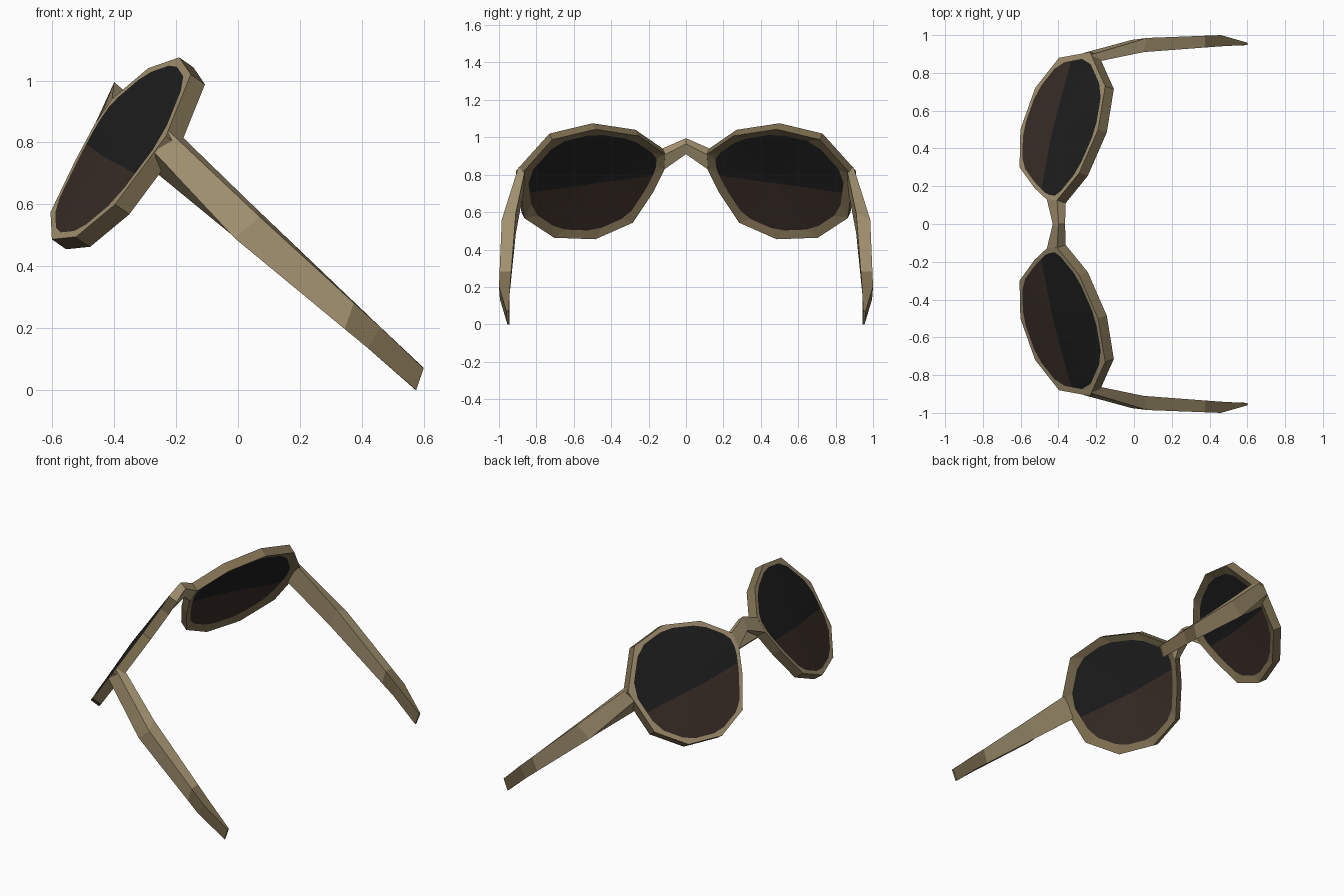
import bpy, bmesh
from mathutils import Vector

if "Cube" in bpy.data.objects:
    bpy.data.objects.remove(bpy.data.objects["Cube"])


def material(name, rgb):
    m = bpy.data.materials.new(name)
    m.diffuse_color = (*rgb, 1)
    m.use_nodes = True
    m.node_tree.nodes["Principled BSDF"].inputs["Base Color"].default_value = m.diffuse_color
    return m


TAN = material("tan frame", (0.38, 0.30, 0.17))
DARK_TAN = material("dark tan", (0.21, 0.16, 0.083))
BLACK = material("black lens", (0.0135, 0.0135, 0.0135))
BROWN = material("brown lens", (0.042, 0.027, 0.021))


def finish(bm, name, mats, mirror=True):
    bmesh.ops.recalc_face_normals(bm, faces=bm.faces)
    me = bpy.data.meshes.new(name)
    bm.to_mesh(me)
    bm.free()
    for m in mats:
        me.materials.append(m)
    ob = bpy.data.objects.new(name, me)
    bpy.context.collection.objects.link(ob)
    if mirror:
        mod = ob.modifiers.new("mirror", 'MIRROR')
        mod.use_axis = (False, True, False)
    return ob


def loft(bm, sections):
    """Skin a row of four-sided sections and cap both ends."""
    rings = [[bm.verts.new(p) for p in s] for s in sections]
    for a, b in zip(rings, rings[1:]):
        for i in range(4):
            j = (i + 1) % 4
            bm.faces.new((a[i], a[j], b[j], b[i]))
    bm.faces.new(rings[0])
    bm.faces.new(rings[-1])


# Tilted lens plane: x follows from y and z
NORMAL = Vector((1, -0.33, -0.70)).normalized()   # points to the wearer


def on_plane(y, z, depth=0.0):
    x = -0.19 + 0.70 * (z - 1.075) + 0.33 * (y - 0.5)
    return Vector((x, y, z)) + NORMAL * depth


# Rim outline in (y, z)
OUTLINE = [(0.50, 1.075), (0.27, 1.04), (0.125, 0.94), (0.13, 0.86),
           (0.19, 0.74), (0.30, 0.575), (0.50, 0.487), (0.72, 0.495),
           (0.88, 0.60), (0.91, 0.82), (0.73, 1.02)]
N = len(OUTLINE)
CENTRE = Vector((sum(p[0] for p in OUTLINE) / N, sum(p[1] for p in OUTLINE) / N))


def lens_outline(scale):
    """Shrunken rim outline with every corner cut in two."""
    pts = [CENTRE + (Vector(p) - CENTRE) * scale for p in OUTLINE]
    out = []
    for i, p in enumerate(pts):
        out.append(p.lerp(pts[i - 1], 0.2))
        out.append(p.lerp(pts[(i + 1) % N], 0.2))
    return out


DEPTH = 0.058
FRONT, BACK = (0.93, 0.0, -0.012), (0.88, 0.04, 0.025)  # scale, edge depth, middle depth

# Rims: light front, darker sides and back
bm = bmesh.new()
rings = []
for (scale, depth, _), outer_depth in ((FRONT, 0.0), (BACK, DEPTH)):
    outer = [bm.verts.new(on_plane(y, z, outer_depth)) for y, z in OUTLINE]
    inner = [bm.verts.new(on_plane(p.x, p.y, depth)) for p in lens_outline(scale)]
    rings.append((outer, inner))
    for i in range(N):
        j = (i + 1) % N
        fs = (bm.faces.new((outer[i], inner[2 * i], inner[2 * i + 1])),
              bm.faces.new((outer[i], inner[2 * i + 1], inner[2 * j], outer[j])))
        for f in fs:
            f.material_index = 1 if outer_depth else 0
for k in (0, 1):
    a, b = rings[0][k], rings[1][k]
    for i in range(len(a)):
        j = (i + 1) % len(a)
        bm.faces.new((a[i], a[j], b[j], b[i])).material_index = 1
finish(bm, "rim", [TAN, DARK_TAN])

# Lenses: shallow fans, brown below a slanted line
bm = bmesh.new()
rings = []
for scale, depth, mid in (FRONT, BACK):
    ring = [bm.verts.new(on_plane(p.x, p.y, depth)) for p in lens_outline(scale)]
    hub = bm.verts.new(on_plane(CENTRE.x, CENTRE.y, mid))
    rings.append(ring)
    for i in range(len(ring)):
        bm.faces.new((ring[i - 1], ring[i], hub))
for i in range(len(rings[0])):
    bm.faces.new((rings[0][i - 1], rings[0][i], rings[1][i], rings[1][i - 1]))
cut_point, cut_dir = Vector((0, 0.15, 0.80)), Vector((0, 0.14, 1))
bmesh.ops.bisect_plane(bm, geom=bm.verts[:] + bm.edges[:] + bm.faces[:],
                       plane_co=cut_point, plane_no=cut_dir)
for f in bm.faces:
    below = (f.calc_center_median() - cut_point).dot(cut_dir) < 0
    f.material_index = 1 if below else 0
finish(bm, "lens", [BLACK, BROWN])

# Bridge
bm = bmesh.new()
end = [on_plane(0.127, 0.94), on_plane(0.127, 0.94, DEPTH),
       on_plane(0.132, 0.86, DEPTH), on_plane(0.132, 0.86)]
middle = [(-0.40, 0, 0.995), (-0.365, 0, 0.965), (-0.37, 0, 0.91), (-0.43, 0, 0.915)]
loft(bm, [end, middle, [(p.x, -p.y, p.z) for p in end]])
finish(bm, "bridge", [TAN], mirror=False)

# Temples: outer top, outer bottom, inner bottom, inner top
bm = bmesh.new()
loft(bm, [
    [(-0.225, 0.897, 0.838), (-0.268, 0.905, 0.765), (-0.262, 0.87, 0.70), (-0.19, 0.86, 0.828)],
    [(0.07, 0.985, 0.56), (-0.01, 0.975, 0.49), (0.00, 0.91, 0.485), (0.05, 0.91, 0.595)],
    [(0.46, 1.00, 0.203), (0.42, 0.995, 0.135), (0.42, 0.945, 0.14), (0.45, 0.94, 0.213)],
    [(0.60, 0.96, 0.07), (0.576, 0.955, 0.0), (0.574, 0.945, 0.0), (0.60, 0.948, 0.072)],
])
# darker ear tips
tip_point, tip_dir = Vector((0.36, 0, 0.24)), Vector((1, 0, -0.35))
bmesh.ops.bisect_plane(bm, geom=bm.verts[:] + bm.edges[:] + bm.faces[:],
                       plane_co=tip_point, plane_no=tip_dir)
for f in bm.faces:
    if (f.calc_center_median() - tip_point).dot(tip_dir) > 0:
        f.material_index = 1
finish(bm, "temple", [TAN, DARK_TAN])
